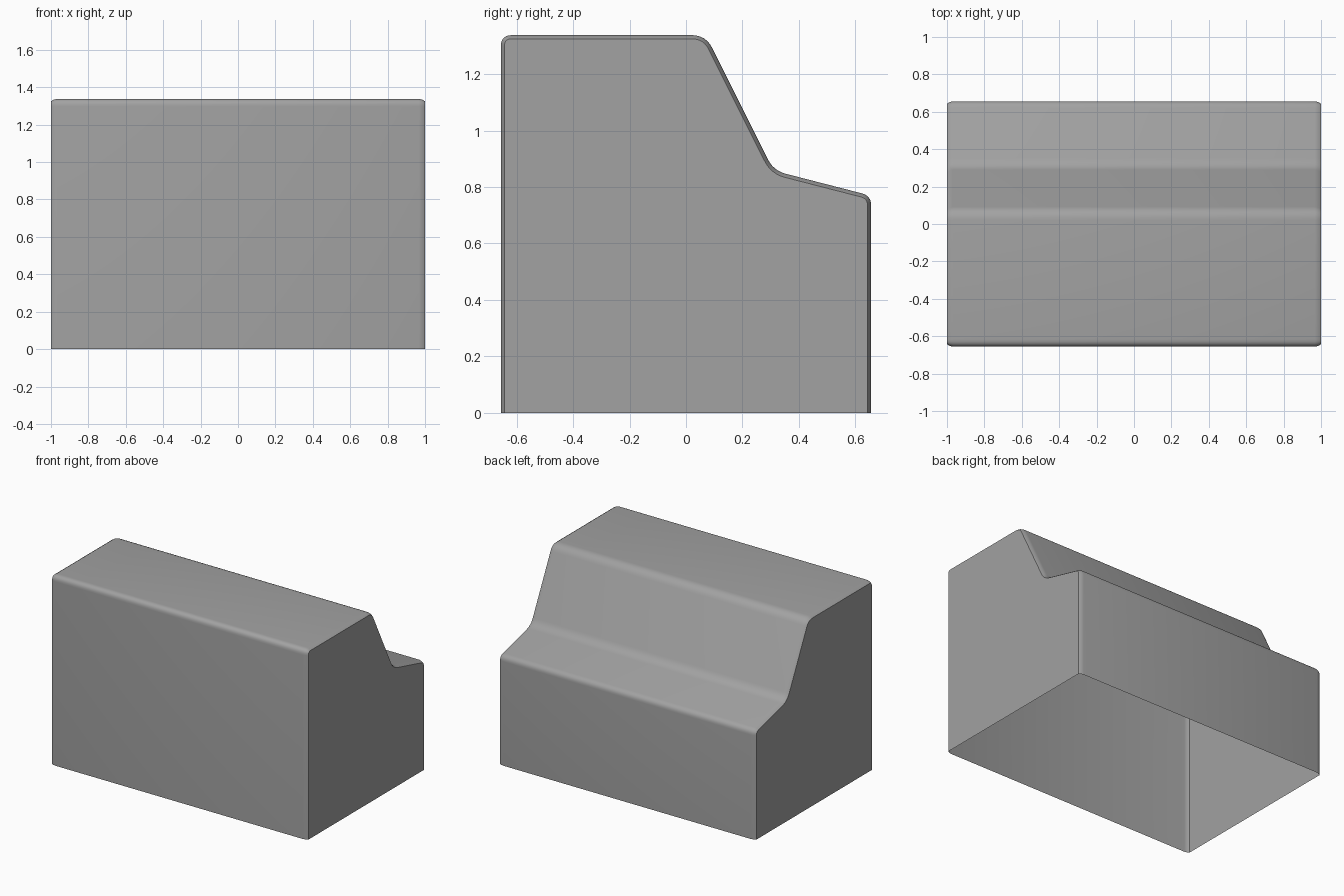
import bpy
import bmesh
from mathutils import Vector

cube = bpy.data.objects.get("Cube")
if cube:
    bpy.data.objects.remove(cube, do_unlink=True)

# Plain grey for the whole shell
grey = bpy.data.materials.new("mid_grey")
grey.use_nodes = True
colour = (0.36, 0.36, 0.36, 1)
grey.diffuse_color = colour
grey.node_tree.nodes["Principled BSDF"].inputs["Base Color"].default_value = colour


def fillet(before, corner, after, reach, steps=6):
    """Round a corner with a quadratic curve that starts `reach` before it."""
    start = corner + (before - corner).normalized() * reach
    end = corner + (after - corner).normalized() * reach
    return [start.lerp(corner, i / steps).lerp(corner.lerp(end, i / steps), i / steps)
            for i in range(steps + 1)]


def inset(points, distance):
    """Move an open, clockwise (y, z) outline inward along its normals."""
    moved = []
    for i, p in enumerate(points):
        ahead = points[min(i + 1, len(points) - 1)]
        behind = points[max(i - 1, 0)]
        t = (ahead - behind).normalized()
        moved.append(p + Vector((t.y, -t.x)) * distance)
    return moved


# Side outline (y, z) with the rounding length at each corner
front_foot, back_foot = Vector((-0.656, 0)), Vector((0.656, 0))
corners = [((-0.656, 1.338), 0.04), ((0.07, 1.338), 0.05),
           ((0.31, 0.858), 0.045), ((0.656, 0.769), 0.035)]
path = [front_foot] + [Vector(c) for c, _ in corners] + [back_foot]
outline = [front_foot]
for i, (_, reach) in enumerate(corners, start=1):
    outline += fillet(path[i - 1], path[i], path[i + 1], reach)
outline.append(back_foot)

# Loft the outline along x, drawn in slightly at both ends
bm = bmesh.new()
half = [(1, 0.013), (0.985, 0.004), (0.967, 0)]
sections = [(-x, d) for x, d in half] + [(x, d) for x, d in reversed(half)]
rings = [[bm.verts.new((x, p.x, p.y)) for p in inset(outline, d)] for x, d in sections]
for a, b in zip(rings, rings[1:]):
    for i in range(len(outline) - 1):
        bm.faces.new((a[i], b[i], b[i + 1], a[i + 1]))

# End walls; the underside stays open
bm.faces.new(rings[0])
bm.faces.new(reversed(rings[-1]))
bm.normal_update()
bmesh.ops.recalc_face_normals(bm, faces=bm.faces[:])

mesh = bpy.data.meshes.new("stepped_shell")
bm.to_mesh(mesh)
bm.free()
mesh.materials.append(grey)
shell = bpy.data.objects.new("stepped_shell", mesh)
bpy.context.collection.objects.link(shell)

# Smooth rounded edges, crisp end walls
bpy.ops.object.select_all(action="DESELECT")
shell.select_set(True)
bpy.context.view_layer.objects.active = shell
bpy.ops.object.shade_smooth_by_angle(angle=0.7)
